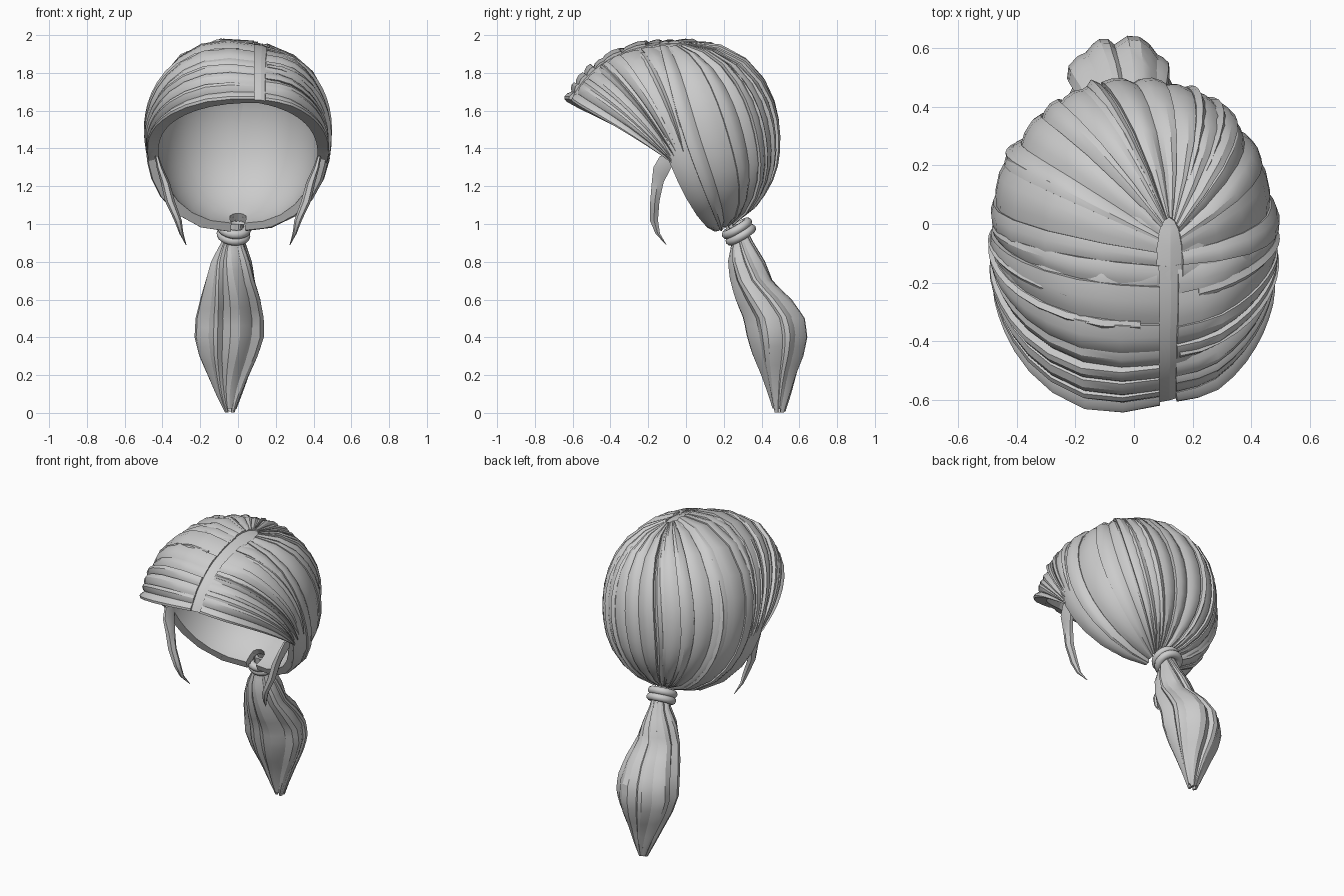
import bpy, bmesh, math, random
from mathutils import Vector

if "Cube" in bpy.data.objects:
    bpy.data.objects.remove(bpy.data.objects["Cube"])

random.seed(4)
C = Vector((0, -0.05, 1.45))          # centre of the head form


def finish(bm, name, angle=32):
    bmesh.ops.recalc_face_normals(bm, faces=bm.faces)
    me = bpy.data.meshes.new(name)
    bm.to_mesh(me)
    bm.free()
    ob = bpy.data.objects.new(name, me)
    bpy.context.collection.objects.link(ob)
    bpy.ops.object.select_all(action='DESELECT')
    ob.select_set(True)
    bpy.context.view_layer.objects.active = ob
    bpy.ops.object.shade_smooth_by_angle(angle=math.radians(angle))
    return ob


def keyed(keys, u):
    """Linear interpolation through evenly spaced rows of numbers."""
    x = min(max(u, 0), 1) * (len(keys) - 1)
    i = min(int(x), len(keys) - 2)
    return [a + (b - a) * (x - i) for a, b in zip(keys[i], keys[i + 1])]


def project(p, off):
    """Push a point onto the head form, raised by off."""
    d = p - C
    n = 2.15
    r = (0.475, 0.625 if d.y < 0 else 0.53, 0.528)
    f = sum(abs(d[i] / r[i]) ** n for i in range(3)) ** (1 / n)
    return C + d / f * (1 + off / 0.5)


def hair_map(keys, side):
    """Surface of hair flow: u picks the strand, t runs root to tip."""
    def surf(u, t, off):
        k = keyed(keys, u)
        R, M, E = Vector(k[:3]), Vector(k[3:6]), Vector(k[6:])
        M.x *= side
        E.x *= side
        p = R * (2 * (t - .5) * (t - 1)) + M * (4 * t * (1 - t)) + E * (2 * t * (t - .5))
        return project(p, off)
    return surf


def ribbon(bm, surf, cols, lo, n, t0=0.0, t1=1.0, rise=lambda t: 1.0):
    """Solid strip lofted along a flow surface; cols = (u, height)."""
    rings = []
    for i in range(n + 1):
        s = i / n
        t = t0 + (t1 - t0) * s
        top = [surf(u, t, lo + (h - lo) * rise(s)) for u, h in cols]
        bot = [surf(u, t, lo) for u, h in reversed(cols)]
        rings.append([bm.verts.new(p) for p in top + bot])
    m = len(rings[0])
    for a, b in zip(rings, rings[1:]):
        for j in range(m):
            bm.faces.new((a[j], a[(j + 1) % m], b[(j + 1) % m], b[j]))
    c = len(cols)
    for r in (rings[0], rings[-1]):
        for j in range(c - 1):
            bm.faces.new((r[j], r[j + 1], r[m - 2 - j], r[m - 1 - j]))


def cuts(n, jitter):
    return [0] + [(i + random.uniform(-jitter, jitter)) / n for i in range(1, n)] + [1]


# Flow guides: root, middle, end of strands (x of middle and end is mirrored)
FRONT = [(.13, -.64, 1.67, .43, -.38, 1.52, .46, -.08, 1.33),
         (.13, -.57, 1.79, .44, -.32, 1.60, .46, -.05, 1.31),
         (.13, -.42, 1.90, .45, -.22, 1.66, .46, -.02, 1.30),
         (.13, -.15, 1.97, .47, -.04, 1.70, .46, .03, 1.30)]
BACK = [(.13, -.20, 1.96, .48, -.12, 1.41, .04, .16, .94),
        (.13, -.09, 1.97, .47, .11, 1.46, .05, .22, .95),
        (.13, -.05, 1.97, .36, .35, 1.50, .05, .27, .96),
        (.13, -.03, 1.97, .20, .46, 1.48, .03, .29, .97),
        (.13, -.02, 1.97, 0, .50, 1.48, 0, .30, .97)]

# Scalp shell and overlapping strands for both sides of the parting
for side, tag in ((-1, "left"), (1, "right")):
    for keys, part, count in ((FRONT, "fringe", 8), (BACK, "back", 9)):
        surf = hair_map(keys, side)
        shell = bmesh.new()
        ribbon(shell, surf, [(i / 16, -.012) for i in range(17)], -.05, 16)
        finish(shell, f"{tag}_{part}_scalp", 50)

        bm = bmesh.new()
        edge = cuts(count, .28)
        for a, b in zip(edge, edge[1:]):
            w = b - a
            base = random.uniform(0, .014)
            tilt = random.choice((-1, 1)) * random.uniform(.005, .014)
            cols = [(max(0, a - w * .06), base - tilt),
                    (a + w * .3, base + .010 - tilt * .4),
                    (a + w * .7, base + .010 + tilt * .4),
                    (min(1, b + w * .06), base + tilt)]
            # strands start just off the parting, leaving a groove
            ribbon(bm, surf, cols, -.03, 12, .025,
                   rise=lambda t: min(1, .55 + 3 * t) * (1 - .35 * max(0, t - .7) / .3))
        # narrow raised strands laid over the joins
        for _ in range(2):
            a = random.uniform(.08, .85)
            w = random.uniform(.02, .035)
            ribbon(bm, surf, [(a, .014), (a + w, .030), (a + 2 * w, .016)], -.01, 12,
                   random.uniform(.03, .15), .97,
                   lambda t: .3 + .7 * math.sin(math.pi * t) ** .5 if 0 < t < 1 else .3)
        finish(bm, f"{tag}_{part}_strands", 28)

# Ponytail: rows of z, centre x, half width x, centre y, half width y
TAIL = [(1.00, -.015, .045, .265, .045), (.90, -.025, .062, .300, .060),
        (.80, -.035, .105, .32, .100), (.70, -.042, .130, .345, .115),
        (.60, -.045, .160, .408, .155), (.50, -.052, .182, .462, .168),
        (.40, -.055, .185, .478, .165), (.30, -.055, .155, .485, .138),
        (.20, -.052, .110, .490, .095), (.10, -.048, .068, .495, .062),
        (0.0, -.042, .025, .495, .030)]


def tail(u, t, off):
    z, cx, hx, cy, hy = keyed(TAIL, t)
    a = 2 * math.pi * (u + .12 * math.sin(2.8 * t))
    k = 1 + off
    return Vector((cx + hx * k * math.cos(a), cy + hy * k * math.sin(a), z))


bm = bmesh.new()
edge = cuts(8, .25)
for a, b in zip(edge, edge[1:]):
    w = b - a
    h = random.uniform(-.08, .03)
    tilt = random.uniform(-.08, .08)
    cols = [(a - w * .1, h - .12 - tilt), (a + w * .25, h + .02), (a + w * .5, h + .06),
            (a + w * .75, h + .02), (b + w * .1, h - .12 + tilt)]
    ribbon(bm, tail, cols, -.5, 20, 0, random.uniform(.975, 1))
finish(bm, "ponytail", 25)

# Hair tie: two stacked bands
axis = Vector((-.1, .5, -.85)).normalized()
for i, s in enumerate((-1, 1)):
    bpy.ops.mesh.primitive_torus_add(
        major_segments=24, minor_segments=10, major_radius=.066, minor_radius=.024,
        location=Vector((-.022, .28, .960)) + axis * s * .02,
        rotation=axis.to_track_quat('Z', 'Y').to_euler())
    bpy.context.object.name = f"hair_tie_{i + 1}"
    bpy.ops.object.shade_smooth_by_angle(angle=math.radians(60))

# Loose locks in front of the ears: rows of x, y, z, half depth, half thickness
LOCK = [(.430, -.09, 1.36, .055, .010), (.415, -.125, 1.30, .055, .016),
        (.385, -.150, 1.22, .036, .024), (.360, -.165, 1.12, .028, .026),
        (.318, -.170, 1.02, .025, .020), (.300, -.150, .95, .014, .011),
        (.275, -.105, .89, .002, .002)]
for side, tag in ((-1, "left"), (1, "right")):
    bm = bmesh.new()
    n, m = 12, 6
    rings = []
    for i in range(n + 1):
        x, y, z, d, w = keyed(LOCK, i / n)
        angles = [2 * math.pi * j / m for j in range(m)]
        rings.append([bm.verts.new((side * (x + w * math.cos(a)), y + d * math.sin(a), z))
                      for a in angles])
    for a, b in zip(rings, rings[1:]):
        for j in range(m):
            bm.faces.new((a[j], a[(j + 1) % m], b[(j + 1) % m], b[j]))
    bm.faces.new(rings[0])
    bm.faces.new(rings[-1])
    finish(bm, f"{tag}_loose_lock", 40)
